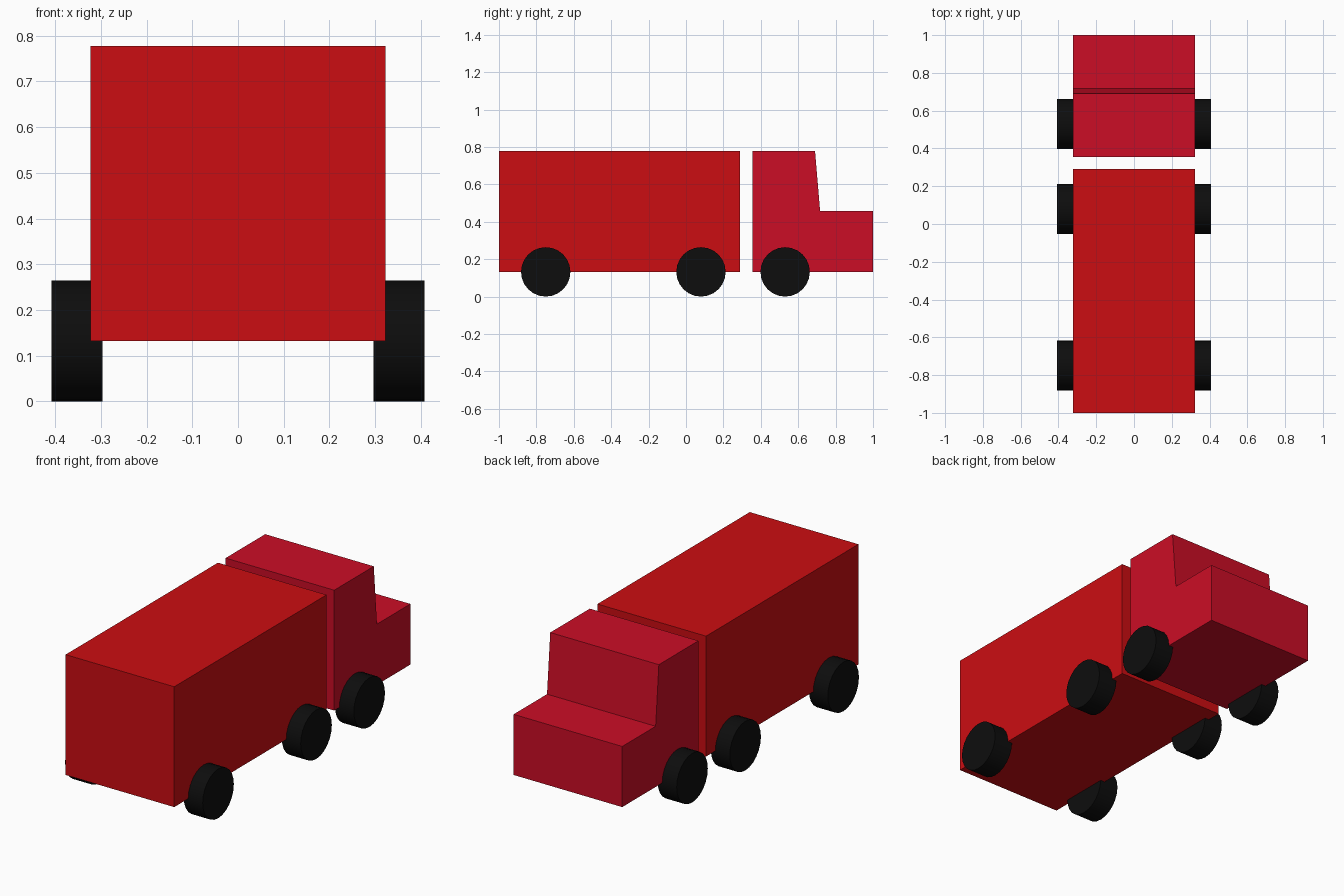
import bpy, bmesh, math

if "Cube" in bpy.data.objects:
    bpy.data.objects.remove(bpy.data.objects["Cube"])

HALF_W, BASE, TOP = 0.322, 0.132, 0.777


def material(name, rgb):
    mat = bpy.data.materials.new(name)
    mat.diffuse_color = (*rgb, 1)
    mat.use_nodes = True
    mat.node_tree.nodes["Principled BSDF"].inputs["Base Color"].default_value = mat.diffuse_color
    return mat


def extrude_profile(name, profile, mat):
    """Side profile of (y, z) points extruded across the full width."""
    bm = bmesh.new()
    face = bm.faces.new([bm.verts.new((-HALF_W, y, z)) for y, z in profile])
    new = bmesh.ops.extrude_face_region(bm, geom=[face])["geom"]
    verts = [v for v in new if isinstance(v, bmesh.types.BMVert)]
    bmesh.ops.translate(bm, verts=verts, vec=(2 * HALF_W, 0, 0))
    bmesh.ops.recalc_face_normals(bm, faces=bm.faces)
    mesh = bpy.data.meshes.new(name)
    bm.to_mesh(mesh)
    bm.free()
    obj = bpy.data.objects.new(name, mesh)
    bpy.context.collection.objects.link(obj)
    mesh.materials.append(mat)


box_red = material("box_red", (0.6, 0.004, 0.006))
cab_red = material("cab_red", (0.6, 0.004, 0.019))
rubber = material("rubber", (0.004, 0.004, 0.004))

# Cargo box
extrude_profile("cargo_box", [(-1, BASE), (0.29, BASE), (0.29, TOP), (-1, TOP)], box_red)

# Cab with bonnet and slightly raked windscreen
extrude_profile("cab", [(0.355, BASE), (1, BASE), (1, 0.457), (0.717, 0.457),
                        (0.69, TOP), (0.355, TOP)], cab_red)

# Three pairs of wheels, partly sunk into the body sides
for axle, y in (("rear", -0.75), ("middle", 0.08), ("cab", 0.53)):
    for side, sign in (("left", -1), ("right", 1)):
        bpy.ops.mesh.primitive_cylinder_add(
            vertices=24, radius=0.132, depth=0.112,
            location=(sign * 0.352, y, 0.132), rotation=(0, math.pi / 2, 0))
        wheel = bpy.context.object
        wheel.name = f"{axle}_wheel_{side}"
        wheel.data.materials.append(rubber)
        bpy.ops.object.shade_smooth_by_angle(angle=math.radians(30))
